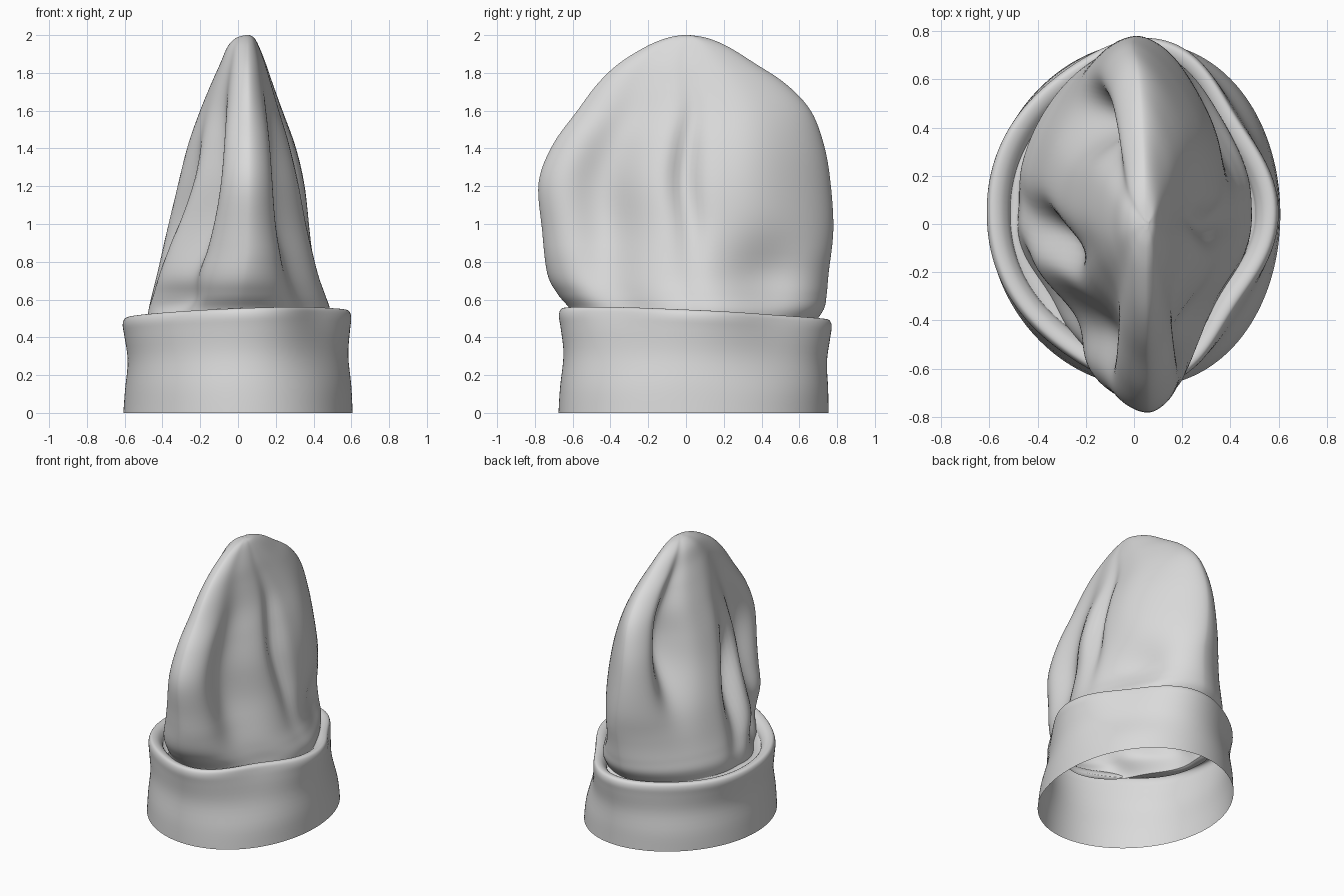
import bpy, bmesh, math

if "Cube" in bpy.data.objects:
    bpy.data.objects.remove(bpy.data.objects["Cube"], do_unlink=True)

grey = bpy.data.materials.new("soft_grey")
grey.use_nodes = True
grey.diffuse_color = (0.7, 0.7, 0.7, 1)
grey.node_tree.nodes["Principled BSDF"].inputs["Base Color"].default_value = (0.7, 0.7, 0.7, 1)

SIDES = 160


def smooth_rows(rows, steps):
    """Catmull-Rom interpolation through a list of equal-length tuples."""
    out = []
    for i in range(len(rows) - 1):
        a, b = rows[max(i - 1, 0)], rows[i]
        c, d = rows[i + 1], rows[min(i + 2, len(rows) - 1)]
        for s in range(steps):
            t = s / steps
            out.append(tuple(
                q + 0.5 * t * (r - p + t * (2 * p - 5 * q + 4 * r - e + t * (3 * (q - r) + e - p)))
                for p, q, r, e in zip(a, b, c, d)))
    return out + [rows[-1]]


def loft(name, rings, cap=False):
    """Skin a stack of closed rings with quads."""
    bm = bmesh.new()
    loops = [[bm.verts.new(p) for p in ring] for ring in rings]
    for lo, hi in zip(loops, loops[1:]):
        for i in range(SIDES):
            j = (i + 1) % SIDES
            bm.faces.new((lo[i], lo[j], hi[j], hi[i]))
    if cap:
        bm.faces.new(loops[-1])
    mesh = bpy.data.meshes.new(name)
    bm.to_mesh(mesh)
    bm.free()
    mesh.materials.append(grey)
    mesh.shade_smooth()
    obj = bpy.data.objects.new(name, mesh)
    bpy.context.collection.objects.link(obj)


def bell(x, mid, width):
    return math.exp(-((x - mid) / width) ** 2)


# Turned-up cuff: outward offset, fraction of the cuff height, diagonal pinch
cuff_profile = smooth_rows([
    (0.01, 0, 0), (0.002, 0.25, 0.1), (-0.013, 0.55, 0.45), (0.0, 0.8, 0.8),
    (0.008, 0.92, 1), (-0.002, 0.985, 1), (-0.025, 1.0, 1), (-0.055, 0.98, 1),
    (-0.08, 0.93, 1), (-0.09, 0.88, 1)], 4)


def cuff_ring(offset, level, pinch):
    ring = []
    for i in range(SIDES):
        a = math.tau * i / SIDES
        nx, ny = math.cos(a), math.sin(a)
        d = offset + 0.006 * math.sin(3 * a + 1 + 4 * level) * level
        d += 0.02 * level * max(ny, 0)
        d -= 0.05 * pinch * (1 + nx) * math.sin(2 * a) ** 2
        top = 0.525 + 0.02 * nx - 0.03 * ny
        ring.append(((0.597 + d) * nx + 0.04 * ny * ny,
                     0.04 + (0.705 + d) * ny, top * level))
    return ring


# Crown levels: height, left edge, right edge, front edge, back edge
crown_levels = smooth_rows([
    (0.47, -0.49, 0.49, -0.585, 0.675),
    (0.55, -0.49, 0.49, -0.615, 0.73),
    (0.63, -0.475, 0.465, -0.68, 0.745),
    (0.74, -0.45, 0.43, -0.735, 0.755),
    (0.97, -0.40, 0.38, -0.762, 0.78),
    (1.22, -0.335, 0.335, -0.78, 0.765),
    (1.42, -0.275, 0.285, -0.705, 0.73),
    (1.6, -0.205, 0.225, -0.575, 0.66),
    (1.74, -0.145, 0.18, -0.47, 0.53),
    (1.85, -0.095, 0.145, -0.355, 0.365),
    (1.94, -0.055, 0.11, -0.21, 0.22),
    (1.985, -0.01, 0.085, -0.10, 0.11),
    (2.0, 0.04, 0.06, -0.02, 0.02)], 6)

# Cloth folds: side, place along the depth, width, depth, height, reach, slant
folds = [
    (1, -0.58, 0.25, 0.6, 1.2, 0.55, 0.0),
    (1, 0.0, 0.1, 0.25, 1.3, 0.4, -0.05),
    (1, 0.6, 0.3, 0.25, 0.75, 0.2, 0.0),
    (-1, -0.58, 0.24, 0.62, 1.2, 0.55, 0.0),
    (-1, -0.1, 0.14, 0.36, 1.1, 0.38, -0.25),
    (-1, 0.58, 0.16, 0.66, 1.42, 0.36, -0.1),
    (-1, -0.6, 0.3, 0.2, 0.6, 0.1, 0.0)]


def crown_ring(z, left, right, front, back):
    ridge = 0.05 * max(0, min(1, (z - 0.5) / 0.35))
    ring = []
    for i in range(SIDES):
        a = math.tau * i / SIDES
        u, side = math.sin(a), (1 if math.cos(a) >= 0 else -1)
        width = abs(math.cos(a)) ** 1.15
        for s, mid, spread, depth, height, reach, slant in folds:
            if s == side:
                width *= 1 - depth * bell(u, mid + slant * (z - height), spread) * bell(z, height, reach)
        half = right - ridge if side > 0 else ridge - left
        sway = 0.04 * bell(u, 0.45, 0.3) - 0.06 * max(u, 0) ** 4 + 0.02 * bell(u, -0.7, 0.3)
        sway *= bell(z, 1.3, 0.45)
        y = (front + back) / 2 + u * (back - front) / 2
        ring.append((ridge + sway + side * half * width, y, z))
    return ring


crown = [crown_ring(*row) for row in crown_levels]
loft("cuff", [cuff_ring(*row) for row in cuff_profile] + crown[:1])
loft("crown", crown, cap=True)
